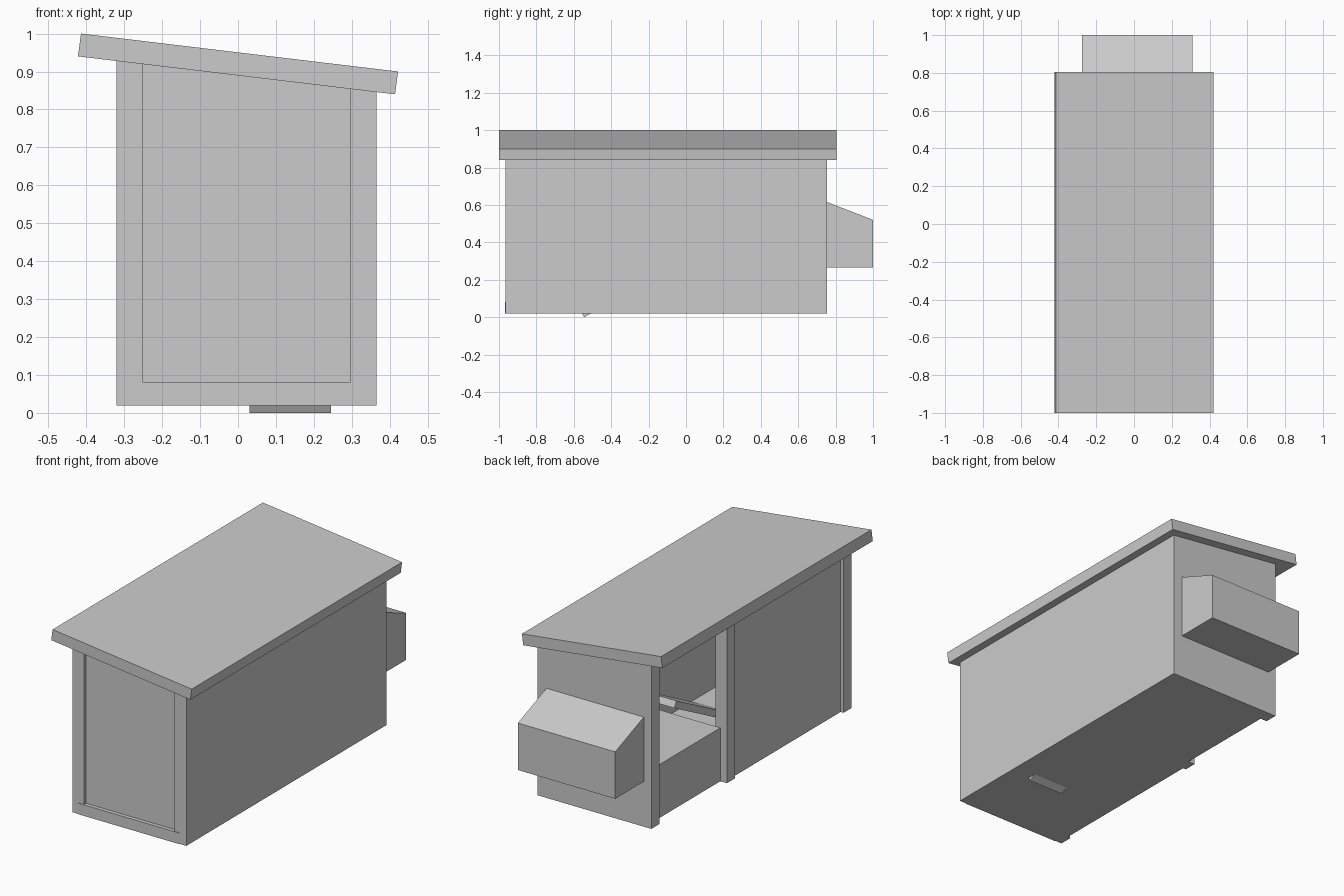
import bpy, bmesh
from mathutils import Vector

cube = bpy.data.objects.get("Cube")
if cube:
    bpy.data.objects.remove(cube, do_unlink=True)

mat = bpy.data.materials.new("plain_grey")
mat.use_nodes = True
grey = (0.6, 0.6, 0.6, 1)
mat.diffuse_color = grey
mat.node_tree.nodes["Principled BSDF"].inputs["Base Color"].default_value = grey

# Overall footprint
L, R, F, B, Z0 = -0.32, 0.365, -0.965, 0.755, 0.02
POST, INSET, SILL = 0.07, 0.018, 0.04


def prism(name, profile, axis, start, end):
    """Extrude a closed 2D profile along x (profile y,z) or y (profile x,z)."""
    bm = bmesh.new()

    def at(a, z, d):
        return (d, a, z) if axis == "x" else (a, d, z)

    face = bm.faces.new([bm.verts.new(at(a, z, start)) for a, z in profile])
    ext = bmesh.ops.extrude_face_region(bm, geom=[face])
    moved = [v for v in ext["geom"] if isinstance(v, bmesh.types.BMVert)]
    bmesh.ops.translate(bm, verts=moved, vec=Vector(at(0, 0, end - start)))
    bmesh.ops.recalc_face_normals(bm, faces=bm.faces)
    mesh = bpy.data.meshes.new(name)
    bm.to_mesh(mesh)
    bm.free()
    mesh.materials.append(mat)
    obj = bpy.data.objects.new(name, mesh)
    bpy.context.collection.objects.link(obj)
    return obj


def under_roof(x):
    return 0.89 - 0.12 * x


def wall(name, x0, x1, y0, y1):
    """Upright whose top is cut to the roof pitch."""
    prism(name, [(x0, Z0), (x1, Z0), (x1, under_roof(x1)), (x0, under_roof(x0))], "y", y0, y1)


def box(name, x0, x1, y0, y1, z0, z1):
    prism(name, [(x0, z0), (x1, z0), (x1, z1), (x0, z1)], "y", y0, y1)


# Pitched roof slab
prism("roof", [(-0.422, 0.94), (0.414, 0.84), (0.422, 0.9), (-0.414, 1.0)], "y", -1.0, 0.805)

# Corner posts and the post beside the doorway
DOOR = 0.105
wall("front_left_post", R - POST, R, F, F + POST)
wall("front_right_post", L, L + POST, F, F + POST)
wall("back_right_post", L, L + POST, B - POST, B)
wall("doorway_post", L, L + POST, DOOR - POST, DOOR)

# Walls: two flush, two recessed between posts
wall("left_wall", R - POST, R, F + POST, B - POST)
wall("back_wall", L + POST, R, B - POST, B)
wall("front_panel", L + POST, R - POST, F + INSET, F + POST)
wall("side_panel", L + INSET, L + POST, F + POST, DOOR - POST)

# Floor slab, with its front edge showing as a sill
box("floor", L + SILL, R - SILL, F - 0.003, B - 0.01, Z0, 0.08)

# Raised sleeping platform behind the doorway
box("platform", L + SILL, R - SILL, DOOR, B - 0.01, Z0 + 0.001, 0.31)

# Ramp from the floor to the platform
prism("ramp", [(-0.545, 0), (0.058, 0.316), (0.04, 0.349), (-0.563, 0.033)], "x", 0.03, 0.245)

# Nest box with sloping lid
prism("nest_box", [(B - 0.01, 0.265), (1.0, 0.265), (1.0, 0.52), (B, 0.615), (B - 0.01, 0.615)],
      "x", -0.275, 0.31)
